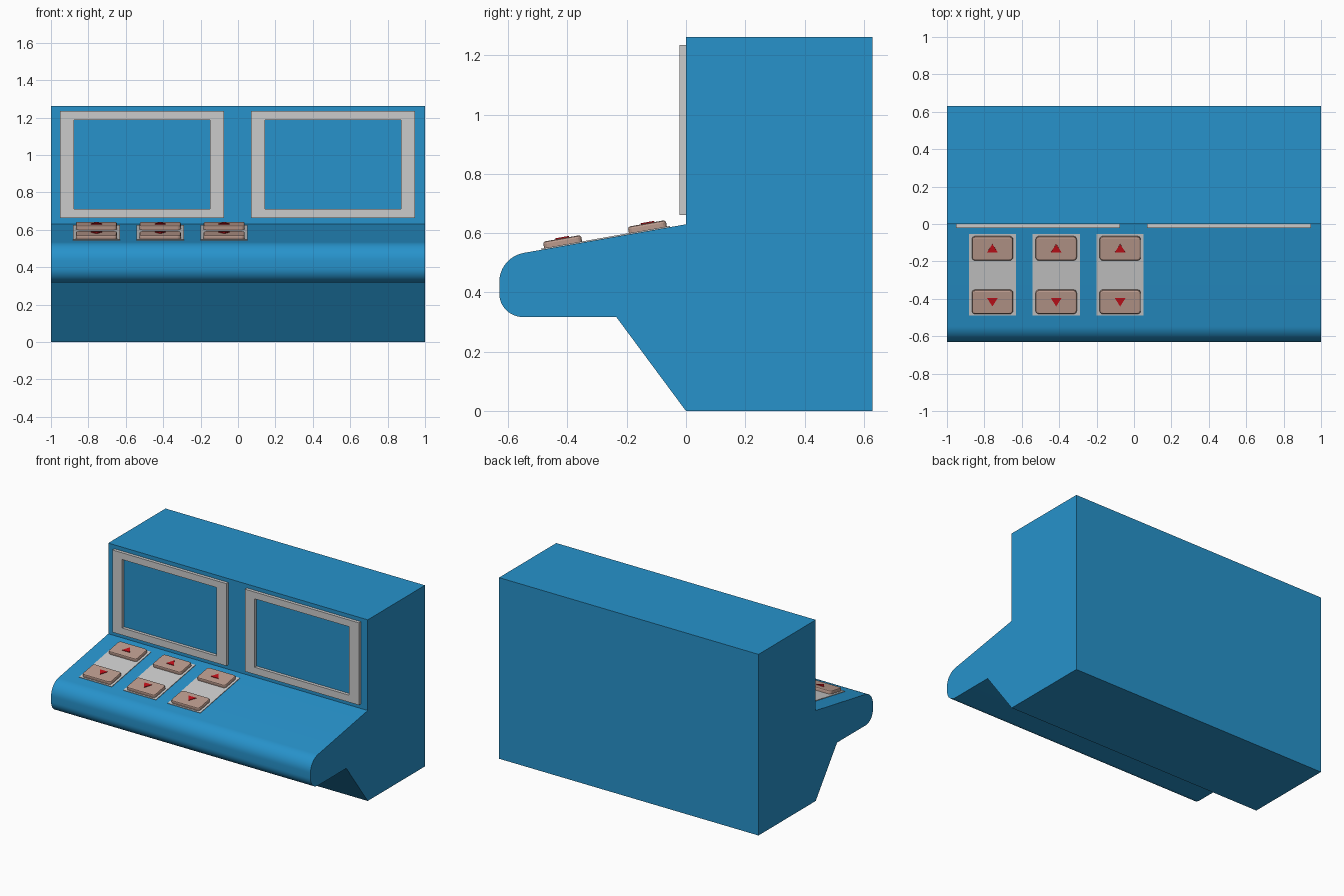
import bpy, bmesh
from math import radians, cos, sin, tan, pi
from mathutils import Matrix, Vector

if "Cube" in bpy.data.objects:
    bpy.data.objects.remove(bpy.data.objects["Cube"])


def material(name, color):
    m = bpy.data.materials.new(name)
    m.diffuse_color = (*color, 1)
    m.use_nodes = True
    m.node_tree.nodes["Principled BSDF"].inputs["Base Color"].default_value = m.diffuse_color
    return m


BLUE = material("blue_paint", (0.02, 0.29, 0.60))
TAN = material("button_tan", (0.50, 0.33, 0.27))
RED = material("arrow_red", (0.55, 0.005, 0.01))


def finish(name, bm, mat=None, matrix=None):
    bmesh.ops.recalc_face_normals(bm, faces=bm.faces)
    me = bpy.data.meshes.new(name)
    bm.to_mesh(me)
    bm.free()
    ob = bpy.data.objects.new(name, me)
    bpy.context.collection.objects.link(ob)
    if mat:
        me.materials.append(mat)
    if matrix:
        ob.matrix_world = matrix
    return ob


def prism(points, offset):
    """Face through the points, extruded along offset."""
    bm = bmesh.new()
    face = bm.faces.new([bm.verts.new(p) for p in points])
    ext = bmesh.ops.extrude_face_region(bm, geom=[face], use_keep_orig=True)
    verts = [g for g in ext["geom"] if isinstance(g, bmesh.types.BMVert)]
    bmesh.ops.translate(bm, verts=verts, vec=offset)
    return bm


def fillet(prev, corner, nxt, r, steps=12):
    """Arc points rounding a profile corner."""
    c = Vector(corner)
    a = (Vector(prev) - c).normalized()
    b = (Vector(nxt) - c).normalized()
    half = a.angle(b) / 2
    centre = c + (a + b).normalized() * (r / sin(half))
    mid = (c - centre).normalized()
    side = (a - a.dot(mid) * mid).normalized()
    sweep = pi / 2 - half
    angles = [sweep * (1 - 2 * i / steps) for i in range(steps + 1)]
    return [tuple(centre + r * (cos(t) * mid + sin(t) * side)) for t in angles]


SLOPE = radians(10)
DESK_Z = 0.63

# Console body: side profile with rounded desk nose, extruded along x
root, knee = (0, DESK_Z), (-0.235, 0.317)
upper = (-0.63, DESK_Z - 0.63 * tan(SLOPE))
lower = (-0.63, 0.317)
profile = [(0, 0), (0.63, 0), (0.63, 1.262), (0, 1.262), root]
profile += fillet(root, upper, lower, 0.10) + fillet(upper, lower, knee, 0.08) + [knee]
body = finish("console_body", prism([(-1, y, z) for y, z in profile], (2, 0, 0)), BLUE)
bpy.context.view_layer.objects.active = body
body.select_set(True)
bpy.ops.object.shade_smooth_by_angle(angle=radians(25))

# Screen frames
for side, cx in (("left", -0.514), ("right", 0.508)):
    bm = bmesh.new()
    loops = []
    for hx, z0, z1 in ((0.439, 0.662, 1.235), (0.364, 0.711, 1.188)):
        for y in (-0.022, 0):
            loops.append([bm.verts.new((cx + sx * hx, y, z)) for sx, z in
                          ((-1, z0), (1, z0), (1, z1), (-1, z1))])
    of, ob_, nf, nb = loops
    for p, q in ((of, nf), (nf, nb), (nb, ob_), (ob_, of)):
        for i in range(4):
            j = (i + 1) % 4
            bm.faces.new((p[i], p[j], q[j], q[i]))
    finish(side + "_screen_frame", bm)

# Controls sit in the tilted plane of the desk
DESK = Matrix.Translation((0, 0, DESK_Z)) @ Matrix.Rotation(SLOPE, 4, 'X')


def slab(x0, x1, y0, y1, h):
    y0, y1 = y0 / cos(SLOPE), y1 / cos(SLOPE)
    return prism([(x0, y0, 0), (x1, y0, 0), (x1, y1, 0), (x0, y1, 0)], (0, 0, h))


for n, cx in enumerate((-0.757, -0.416, -0.074), 1):
    finish(f"switch_plate_{n}", slab(cx - 0.126, cx + 0.126, -0.488, -0.054, 0.004), None, DESK)
    for tag, cy, d in (("up", -0.128, 1), ("down", -0.414, -1)):
        # Button with rounded corners and softened top rim
        bm = slab(cx - 0.110, cx + 0.110, cy - 0.064, cy + 0.064, 0.026)
        upright = [e for e in bm.edges if abs(e.verts[0].co.z - e.verts[1].co.z) > 0.01]
        bmesh.ops.bevel(bm, geom=upright, offset=0.018, segments=4, profile=0.5, affect='EDGES')
        rim = [e for e in bm.edges if all(v.co.z > 0.025 for v in e.verts)]
        bmesh.ops.bevel(bm, geom=rim, offset=0.008, segments=2, profile=0.5, affect='EDGES')
        finish(f"{tag}_button_{n}", bm, TAN, DESK)
        # Arrow marker
        ay = (cy + 0.002) / cos(SLOPE)
        tri = [(cx - 0.029, ay - 0.022 * d, 0.025), (cx + 0.029, ay - 0.022 * d, 0.025),
               (cx, ay + 0.024 * d, 0.025)]
        finish(f"{tag}_arrow_{n}", prism(tri, (0, 0, 0.005)), RED, DESK)
